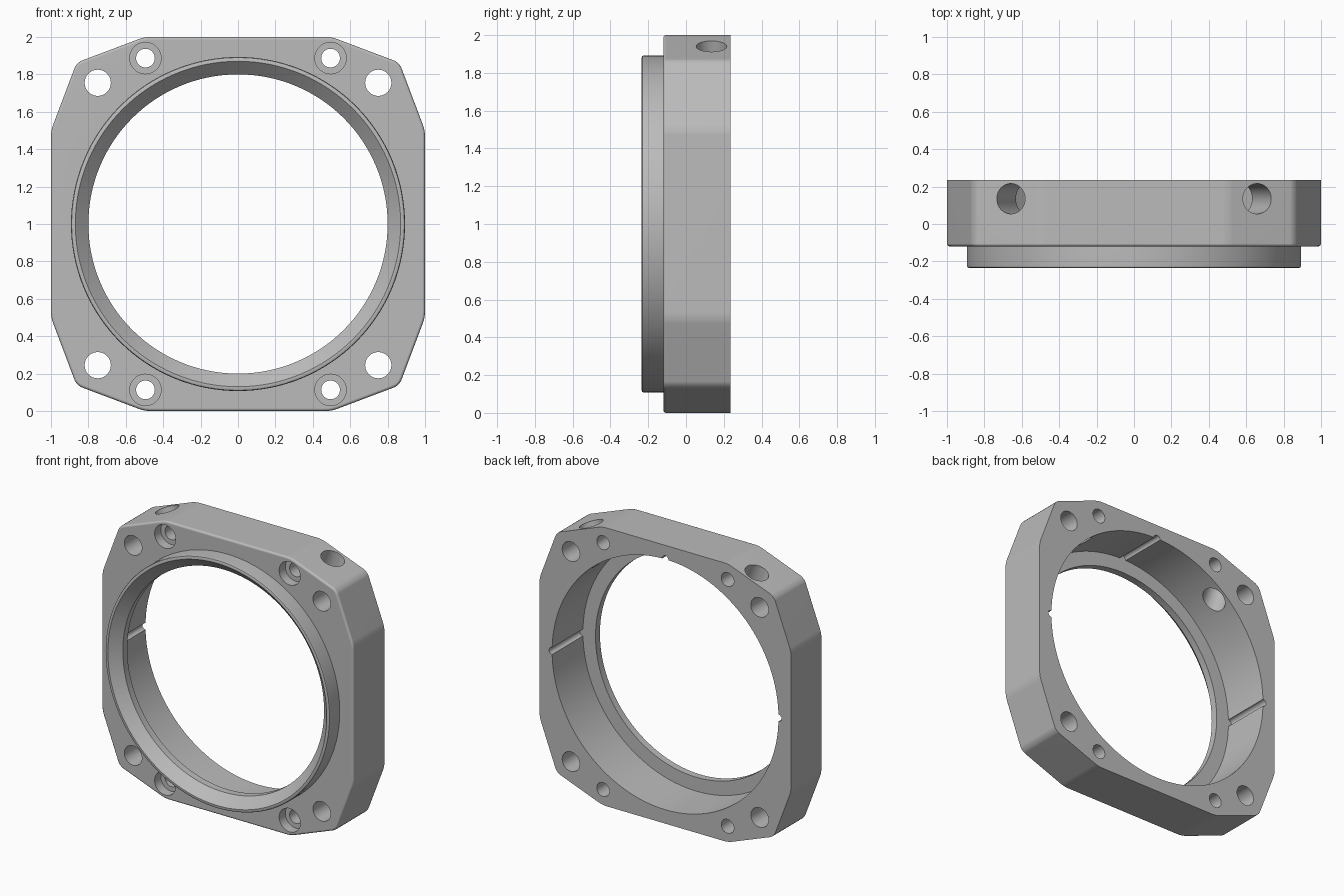
import bpy, bmesh, math
from mathutils import Vector

cube = bpy.data.objects.get("Cube")
if cube:
    bpy.data.objects.remove(cube, do_unlink=True)

FRONT, FACE, BACK = -0.235, -0.12, 0.235   # y of ring front, flange front, flange back
BORE = 0.90

metal = bpy.data.materials.new("light_grey_metal")
metal.use_nodes = True
colour = (0.5, 0.5, 0.5, 1)
metal.diffuse_color = colour
metal.node_tree.nodes["Principled BSDF"].inputs["Base Color"].default_value = colour


def make_object(name, bm):
    bmesh.ops.recalc_face_normals(bm, faces=bm.faces)
    mesh = bpy.data.meshes.new(name)
    bm.to_mesh(mesh)
    bm.free()
    mesh.materials.append(metal)
    obj = bpy.data.objects.new(name, mesh)
    obj.location.z = 1
    bpy.context.collection.objects.link(obj)
    return obj


def lathe(name, profile, steps=128):
    """Revolve (radius, y) points around the y axis."""
    bm = bmesh.new()
    verts = [bm.verts.new((r, y, 0)) for r, y in profile]
    edges = [bm.edges.new(pair) for pair in zip(verts, verts[1:])]
    bmesh.ops.spin(bm, geom=verts + edges, cent=(0, 0, 0), axis=(0, 1, 0),
                   angle=math.tau, steps=steps)
    bmesh.ops.remove_doubles(bm, verts=bm.verts, dist=0.0001)
    return make_object(name, bm)


def rod(name, start, end, radius, sides=40):
    """Cylinder between two points."""
    start, end = Vector(start), Vector(end)
    bm = bmesh.new()
    bmesh.ops.create_cone(bm, cap_ends=True, segments=sides, radius1=radius,
                          radius2=radius, depth=(end - start).length)
    turn = (end - start).to_track_quat("Z", "Y").to_matrix()
    bmesh.ops.transform(bm, matrix=turn.to_4x4(), verts=bm.verts)
    bmesh.ops.translate(bm, vec=(start + end) / 2, verts=bm.verts)
    return make_object(name, bm)


def combine(target, tool, operation):
    mod = target.modifiers.new(tool.name, "BOOLEAN")
    mod.operation, mod.solver, mod.object = operation, "EXACT", tool
    bpy.context.view_layer.objects.active = target
    bpy.ops.object.modifier_apply(modifier=mod.name)
    bpy.data.objects.remove(tool, do_unlink=True)


# Twelve-sided flange with softened corners and a rounded front edge
quarter = [(1, 0.5), (0.863, 0.863), (0.5, 1)]
outline = []
for turn in range(4):
    outline += quarter
    quarter = [(-z, x) for x, z in quarter]
bm = bmesh.new()
plate = bm.faces.new([bm.verts.new((x, FACE, z)) for x, z in outline])
back = bmesh.ops.extrude_face_region(bm, geom=[plate], use_keep_orig=True)
bmesh.ops.translate(bm, vec=(0, BACK - FACE, 0),
                    verts=[g for g in back["geom"] if isinstance(g, bmesh.types.BMVert)])
bmesh.ops.recalc_face_normals(bm, faces=bm.faces)
sides = [e for e in bm.edges if abs(e.verts[0].co.y - e.verts[1].co.y) > 0.1]
bmesh.ops.bevel(bm, geom=sides, offset=0.03, segments=3, profile=0.5, affect="EDGES")
rim = [e for e in bm.edges if all(abs(v.co.y - FACE) < 0.001 for v in e.verts)]
bmesh.ops.bevel(bm, geom=rim, offset=0.015, segments=3, profile=0.5, affect="EDGES")
frame = make_object("ring_flange", bm)

# Raised ring on the front
combine(frame, lathe("raised_ring", [
    (0, FRONT), (0.881, FRONT), (0.8895, FRONT + 0.0035), (0.893, FRONT + 0.012),
    (0.893, 0), (0, 0)]), "UNION")

# Stepped bore with a flared front mouth
combine(frame, lathe("bore_cutter", [
    (0, -0.3), (0.935, -0.3), (0.80, -0.165), (0.80, -0.115),
    (BORE, -0.115), (BORE, 0.3), (0, 0.3)]), "DIFFERENCE")

# Corner holes and counterbored screw holes
for sx in (-1, 1):
    for sz in (-1, 1):
        for name, x, z, start, end, radius in (
                ("corner_hole", 0.75, 0.755, -0.3, 0.3, 0.07),
                ("screw_hole", 0.495, 0.887, -0.3, 0.3, 0.05),
                ("counterbore", 0.495, 0.887, -0.3, FACE + 0.07, 0.084)):
            combine(frame, rod(name, (sx * x, start, sz * z), (sx * x, end, sz * z), radius),
                    "DIFFERENCE")

# Angled ports through the upper sloping sides into the bore
for sx in (-1, 1):
    mouth = Vector((sx * 0.658, 0.135, 0.94))
    normal = Vector((sx * 0.353, 0, 0.936))
    combine(frame, rod("port", mouth + normal * 0.1, mouth - normal * 0.4, 0.081), "DIFFERENCE")

# Three small grooves along the bore wall
for angle in (0, 90, 180):
    x, z = (BORE * f(math.radians(angle)) for f in (math.cos, math.sin))
    combine(frame, rod("groove", (x, -0.115, z), (x, 0.3, z), 0.025, 20), "DIFFERENCE")

# Smooth curved walls, crisp machined edges
bpy.ops.object.select_all(action="DESELECT")
frame.select_set(True)
bpy.context.view_layer.objects.active = frame
bpy.ops.object.shade_smooth_by_angle(angle=math.radians(32))
weighted = frame.modifiers.new("flat_faces", "WEIGHTED_NORMAL")
weighted.keep_sharp = True
